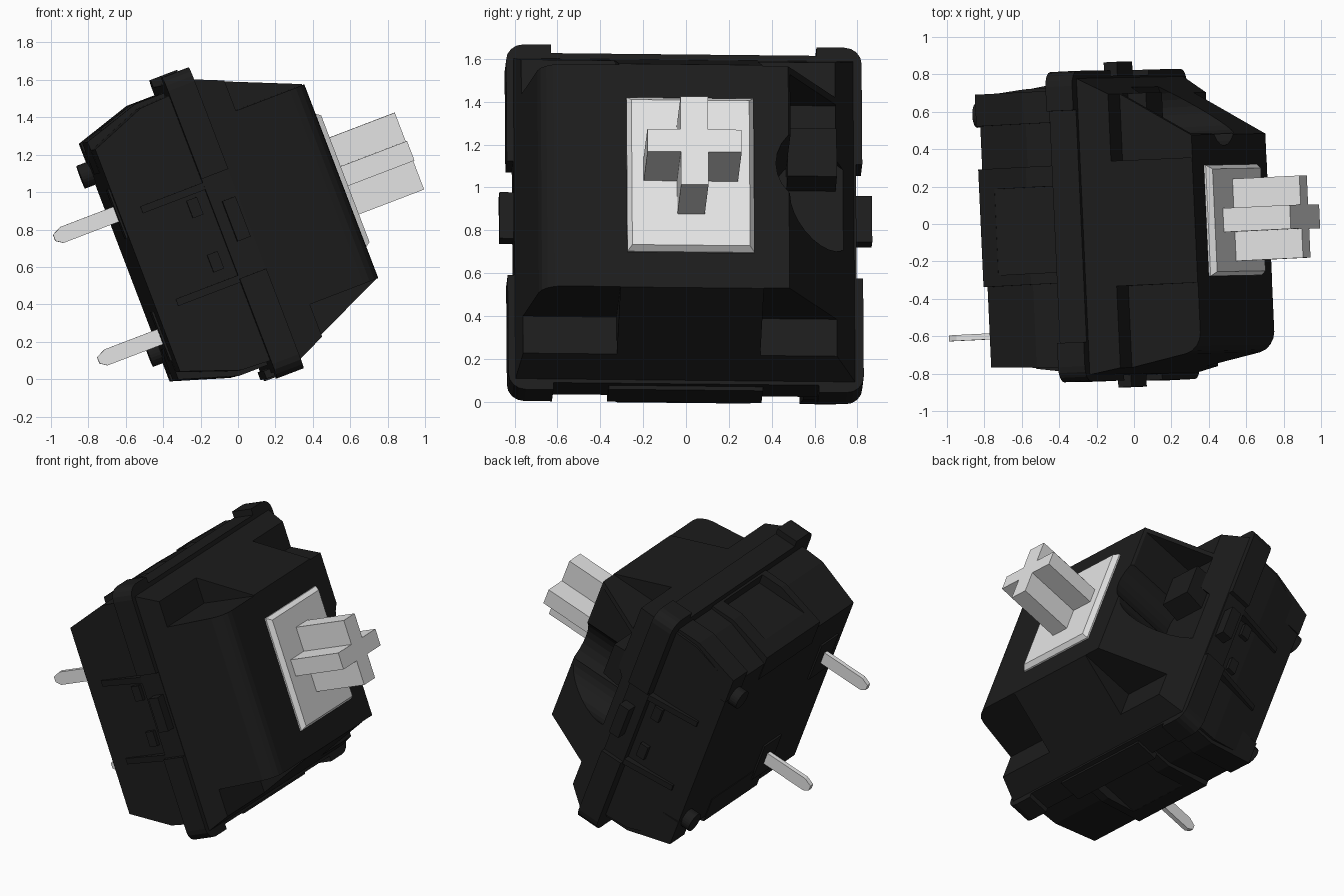
import bpy, bmesh, math
from mathutils import Matrix, Vector

if "Cube" in bpy.data.objects:
    bpy.data.objects.remove(bpy.data.objects["Cube"])

# tilted frame: local z = stem direction, local y = up along the flange
u = Vector((0.934, 0.046, 0.357)).normalized()
w = Vector((-0.045, 1, -0.010))
w = (w - u * w.dot(u)).normalized()
v = u.cross(w)
FRAME = Matrix((w, v, u)).transposed().to_4x4()
FRAME.translation = (-0.053, -0.008, 0.830)


def material(name, c):
    m = bpy.data.materials.new(name)
    m.diffuse_color = (c, c, c, 1)
    m.use_nodes = True
    m.node_tree.nodes["Principled BSDF"].inputs["Base Color"].default_value = m.diffuse_color
    return m


BLACK = material("black_plastic", 0.0115)
STEM = material("pale_grey_plastic", 0.78)
METAL = material("pin_metal", 0.78)


def finish(name, bm, mat):
    bmesh.ops.recalc_face_normals(bm, faces=bm.faces)
    me = bpy.data.meshes.new(name)
    bm.to_mesh(me)
    bm.free()
    me.materials.append(mat)
    ob = bpy.data.objects.new(name, me)
    bpy.context.collection.objects.link(ob)
    ob.matrix_world = FRAME
    return ob


def add_loft(bm, sections):
    """Stack of rectangles (x0, x1, y0, y1, z) joined into a closed solid."""
    rings = [[bm.verts.new(p) for p in ((a, c, z), (b, c, z), (b, d, z), (a, d, z))]
             for a, b, c, d, z in sections]
    for r, s in zip(rings, rings[1:]):
        for i in range(4):
            j = (i + 1) % 4
            bm.faces.new((r[i], r[j], s[j], s[i]))
    bm.faces.new(rings[0][::-1])
    bm.faces.new(rings[-1])


def lofts(name, parts, mat=BLACK):
    bm = bmesh.new()
    for p in parts:
        add_loft(bm, p)
    return finish(name, bm, mat)


def box(x0, x1, y0, y1, z0, z1):
    return [(x0, x1, y0, y1, z0), (x0, x1, y0, y1, z1)]


def cylinder(name, x, y, r, z0, z1, mat=BLACK):
    bm = bmesh.new()
    bmesh.ops.create_cone(bm, cap_ends=True, segments=24, radius1=r, radius2=r, depth=z1 - z0,
                          matrix=Matrix.Translation((x, y, (z0 + z1) / 2)))
    return finish(name, bm, mat)


def prism(name, pts, axis, lo, hi, mat=BLACK):
    """Extrude a 2D outline along one axis (0 = x, 1 = y, 2 = z)."""
    def place(p, t):
        q = list(p)
        q.insert(axis, t)
        return q
    bm = bmesh.new()
    a = [bm.verts.new(place(p, lo)) for p in pts]
    b = [bm.verts.new(place(p, hi)) for p in pts]
    bm.faces.new(a[::-1])
    bm.faces.new(b)
    for i in range(len(pts)):
        j = (i + 1) % len(pts)
        bm.faces.new((a[i], a[j], b[j], b[i]))
    return finish(name, bm, mat)


def cut(target, cutter):
    cutter.hide_render = True
    cutter.hide_viewport = True
    m = target.modifiers.new("cut", 'BOOLEAN')
    m.operation, m.solver, m.object = 'DIFFERENCE', 'EXACT', cutter


def bevel_edges(ob, test, width, segs):
    bm = bmesh.new()
    bm.from_mesh(ob.data)
    es = [e for e in bm.edges if test(e.verts[0].co, e.verts[1].co)]
    bmesh.ops.bevel(bm, geom=es, offset=width, segments=segs, profile=0.5, affect='EDGES')
    bm.to_mesh(ob.data)
    bm.free()


# upper housing: tapered cap, rounded on one top edge, stepped corners
upper = lofts("upper_housing", [[(-0.80, 0.80, -0.815, 0.80, 0.05), (-0.69, 0.46, -0.555, 0.56, 0.62)]])
bevel_edges(upper, lambda a, b: a.x < -0.6 and b.x < -0.6 and a.z > 0.6 and b.z > 0.6, 0.09, 4)
cut(upper, lofts("corner_cutter", [box(*x, *y, 0.22, 0.9)
                                   for x in ((-1, -0.33), (0.34, 1))
                                   for y in ((-1, -0.553), (0.555, 1))]))

# light window in the sloped side: round scoop, slot and filler block
cut(upper, cylinder("window_cutter", 0.60, 0.07, 0.20, 0.16, 0.9))
cut(upper, cylinder("lens_cutter", 0.62, -0.08, 0.155, 0.16, 0.9))
cut(upper, lofts("slot_cutter", [box(0.47, 0.70, 0.05, 0.52, 0.2, 0.9)]))
lofts("window_block", [[(0.47, 0.70, 0.10, 0.38, 0.1), (0.47, 0.70, 0.13, 0.37, 0.30)]])

# flange with thicker rounded corners, clip and side nubs
flange = lofts("flange", [box(-0.83, 0.83, -0.86, 0.862, -0.085, 0.068)])
bevel_edges(flange, lambda a, b: abs(a.z - b.z) > 0.1, 0.08, 4)
cut(flange, lofts("flange_cutter", [box(-1, -0.80, -0.29, 0.28, -1, 1), box(0.80, 1, -0.29, 0.28, -1, 1),
                                    box(-0.62, 0.62, 0.82, 1, -1, 1), box(-0.62, 0.62, -1, -0.825, -1, 1)]))
lofts("flange_clip", [box(-0.36, 0.36, -0.845, -0.80, -0.12, 0.04)])
lofts("side_nubs", [box(-0.865, -0.78, -0.10, 0.13, -0.025, 0.05),
                    box(0.78, 0.875, -0.10, 0.13, -0.025, 0.05)])

# lower housing: tapered tub with proud clip walls and corners on two sides
lower = lofts("lower_housing", [[(-0.73, 0.72, -0.64, 0.63, -0.556), (-0.745, 0.745, -0.75, 0.75, -0.25),
                                 (-0.75, 0.75, -0.76, 0.76, -0.05)]])
for side, tag in ((1, "top"), (-1, "bottom")):
    def wall(x0, x1):
        secs = []
        for y, z in ((0.68, -0.56), (0.778, -0.25), (0.778, -0.05)):
            lo, hi = sorted((0.5 * side, y * side))
            secs.append((x0, x1, lo, hi, z))
        return secs
    centre = lofts(tag + "_clip_wall", [wall(-0.30, 0.33)])
    lo, hi = sorted((0.71 * side, 1.0 * side))
    recess = lofts(tag + "_clip_cutter", [box(-0.24, 0.22, lo, hi, -0.46, -0.10)])
    cut(centre, recess)
    cut(lower, recess)
    lofts(tag + "_corner_wall", [wall(0.56, 0.73)])

# wedge ribs and small lugs on both flat sides
for s, tag in ((-1, "front"), (1, "back")):
    for i, y in enumerate((0.24, -0.29)):
        prism(f"{tag}_rib_{i}", [(0.73 * s, -0.44), (0.745 * s, -0.44), (0.80 * s, -0.06), (0.73 * s, -0.06)],
              1, y - 0.02, y + 0.02)
    lofts(tag + "_lugs", [box(*sorted((0.7 * s, 0.775 * s)), y - 0.05, y + 0.05, -0.2, -0.14)
                          for y in (0.15, -0.16)])

# feet and pin seats under the base
for i, y in enumerate((0.51, -0.51)):
    cylinder(f"foot_{i}", 0.62, y, 0.065, -0.62, -0.5)
PINS = ((-0.56, 0.266), (-0.27, -0.432))
lofts("pin_seats", [box(x - 0.1, x + 0.1, y - 0.14, y + 0.14, -0.568, -0.55) for x, y in PINS])

# metal pins with pointed tips
for i, (x, y) in enumerate(PINS):
    prism(f"pin_{i}", [(y - 0.043, -0.5), (y - 0.043, -0.885), (y - 0.018, -0.922), (y + 0.018, -0.922),
                       (y + 0.043, -0.87), (y + 0.043, -0.5)], 0, x - 0.016, x + 0.016, METAL)

# stem: tapered platform and cross post
lofts("stem_platform", [[(-0.297, 0.297, -0.380, 0.388, 0.58), (-0.297, 0.297, -0.380, 0.388, 0.63),
                         (-0.275, 0.275, -0.358, 0.366, 0.66)]], STEM)
A, P, Q = 0.22, 0.064, 0.056
quarter = [(A, -Q), (A, Q), (P, Q), (P, A), (-P, A), (-P, Q)]
cross = quarter + [(-x, -y) for x, y in quarter]
prism("stem_cross", [(x, y + 0.018) for x, y in cross], 2, 0.62, 1.043, STEM)
